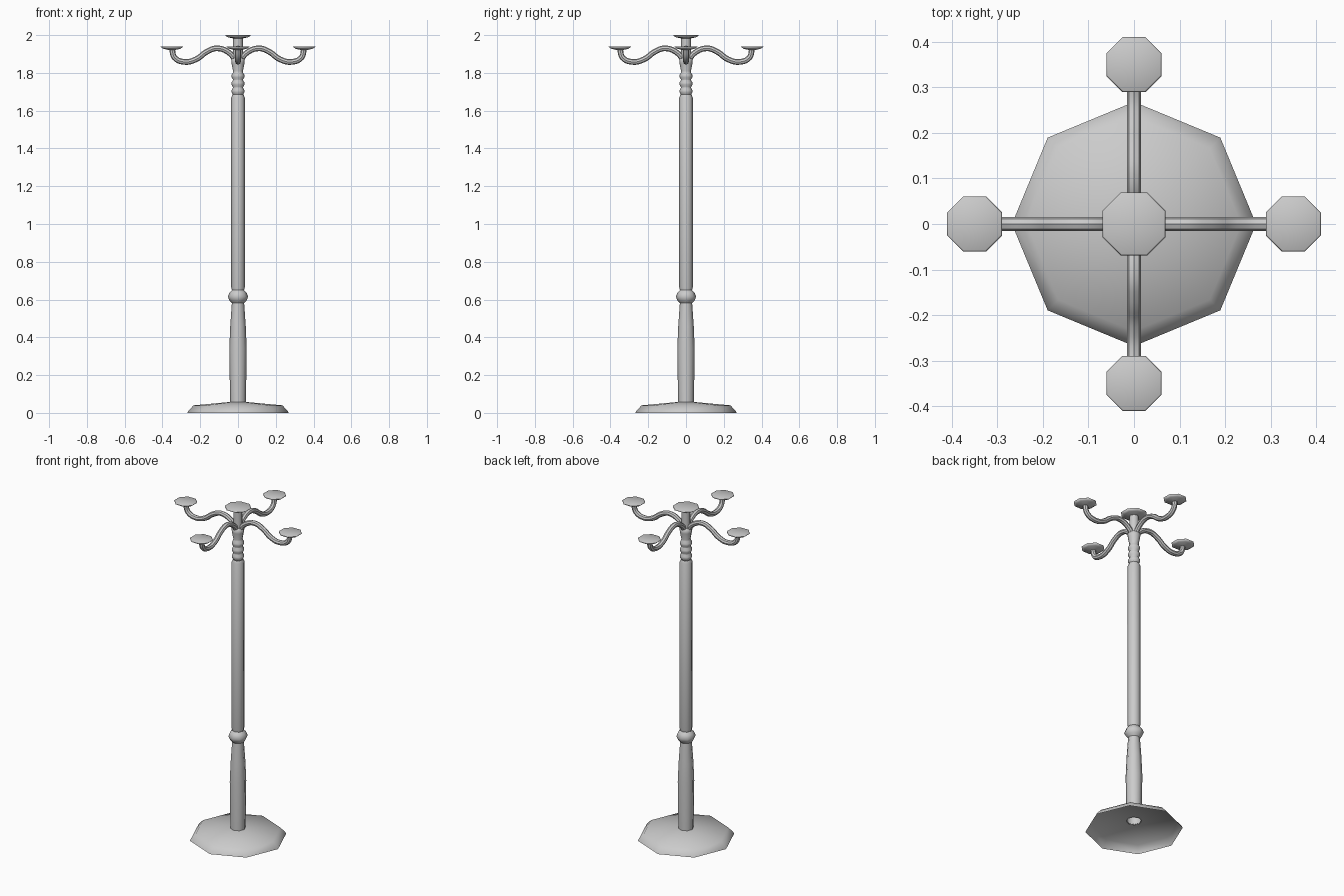
import bpy
import bmesh
from math import cos, sin, pi

default = bpy.data.objects.get("Cube")
if default:
    bpy.data.objects.remove(default, do_unlink=True)

SIDES = 8

metal = bpy.data.materials.new("grey_metal")
metal.use_nodes = True
grey = (0.6, 0.6, 0.6, 1)
metal.diffuse_color = grey
metal.node_tree.nodes["Principled BSDF"].inputs["Base Color"].default_value = grey


def lathe(name, profile, centre=(0, 0), phase=0.0):
    """Turn (radius, height) points about a vertical axis; radius 0 closes it."""
    bm = bmesh.new()
    rings = []
    for r, z in profile:
        count = SIDES if r > 0 else 1
        rings.append([bm.verts.new((r * cos(phase + 2 * pi * i / SIDES),
                                    r * sin(phase + 2 * pi * i / SIDES), z))
                      for i in range(count)])
    for low, high in zip(rings, rings[1:]):
        for i in range(SIDES):
            j = (i + 1) % SIDES
            if len(high) == 1:
                bm.faces.new((low[i], low[j], high[0]))
            elif len(low) == 1:
                bm.faces.new((low[0], high[j], high[i]))
            else:
                bm.faces.new((low[i], low[j], high[j], high[i]))
    for face in bm.faces:
        face.smooth = True
    mesh = bpy.data.meshes.new(name)
    bm.to_mesh(mesh)
    bm.free()
    mesh.materials.append(metal)
    obj = bpy.data.objects.new(name, mesh)
    obj.location = (centre[0], centre[1], 0)
    bpy.context.collection.objects.link(obj)
    return obj


def dish(name, radius, top, centre=(0, 0)):
    """Thin octagonal plate with a tapered underside."""
    lathe(name, [(0.014, top - 0.02), (radius * 0.75, top - 0.012),
                 (radius, top - 0.002), (radius * 0.95, top), (0, top)],
          centre, pi / SIDES)


def arm(name, path, angle):
    """Round tube following a (reach, height) path."""
    curve = bpy.data.curves.new(name, 'CURVE')
    curve.dimensions = '3D'
    curve.bevel_depth = 0.015
    curve.bevel_resolution = 2
    curve.resolution_u = 5
    curve.use_fill_caps = True
    spline = curve.splines.new('BEZIER')
    spline.bezier_points.add(len(path) - 1)
    for point, (reach, z) in zip(spline.bezier_points, path):
        point.co = (reach * cos(angle), reach * sin(angle), z)
        point.handle_left_type = point.handle_right_type = 'AUTO'
    curve.materials.append(metal)
    obj = bpy.data.objects.new(name, curve)
    bpy.context.collection.objects.link(obj)
    bpy.ops.object.select_all(action='DESELECT')
    obj.select_set(True)
    bpy.context.view_layer.objects.active = obj
    bpy.ops.object.convert(target='MESH')
    bpy.ops.object.shade_smooth_by_angle()


# Hollow octagonal foot, open underneath
lathe("base", [(0.268, 0), (0.262, 0.012), (0.235, 0.04), (0.04, 0.058)])

# Turned lower post with a collar
lathe("lower_post", [(0.042, 0.055), (0.046, 0.34), (0.041, 0.46), (0.032, 0.59)])
lathe("collar", [(0.032, 0.58), (0.045, 0.595), (0.054, 0.615),
                 (0.045, 0.637), (0.032, 0.65)])
lathe("shaft", [(0.03, 0.64), (0.036, 0.665), (0.036, 1.67), (0.029, 1.685)])

# Beaded neck flaring out into the arms
beads = []
for i in range(3):
    z = 1.685 + 0.04 * i
    beads += [(0.027, z), (0.034, z + 0.012), (0.034, z + 0.024), (0.027, z + 0.036)]
lathe("neck", beads + [(0.026, 1.81), (0.034, 1.85), (0.036, 1.875), (0, 1.89)])

# Centre stem and top plate
lathe("centre_stem", [(0.026, 1.86), (0.026, 1.985)])
dish("centre_plate", 0.075, 2.0)

# Four S-shaped arms with end plates
arm_path = [(0.005, 1.85), (0.045, 1.905), (0.11, 1.93), (0.165, 1.912),
            (0.22, 1.873), (0.28, 1.858), (0.335, 1.88), (0.35, 1.93)]
for i, side in enumerate(("left", "back", "right", "front")):
    angle = i * pi / 2
    arm(side + "_arm", arm_path, angle)
    dish(side + "_plate", 0.0655, 1.94, (0.35 * cos(angle), 0.35 * sin(angle)))
